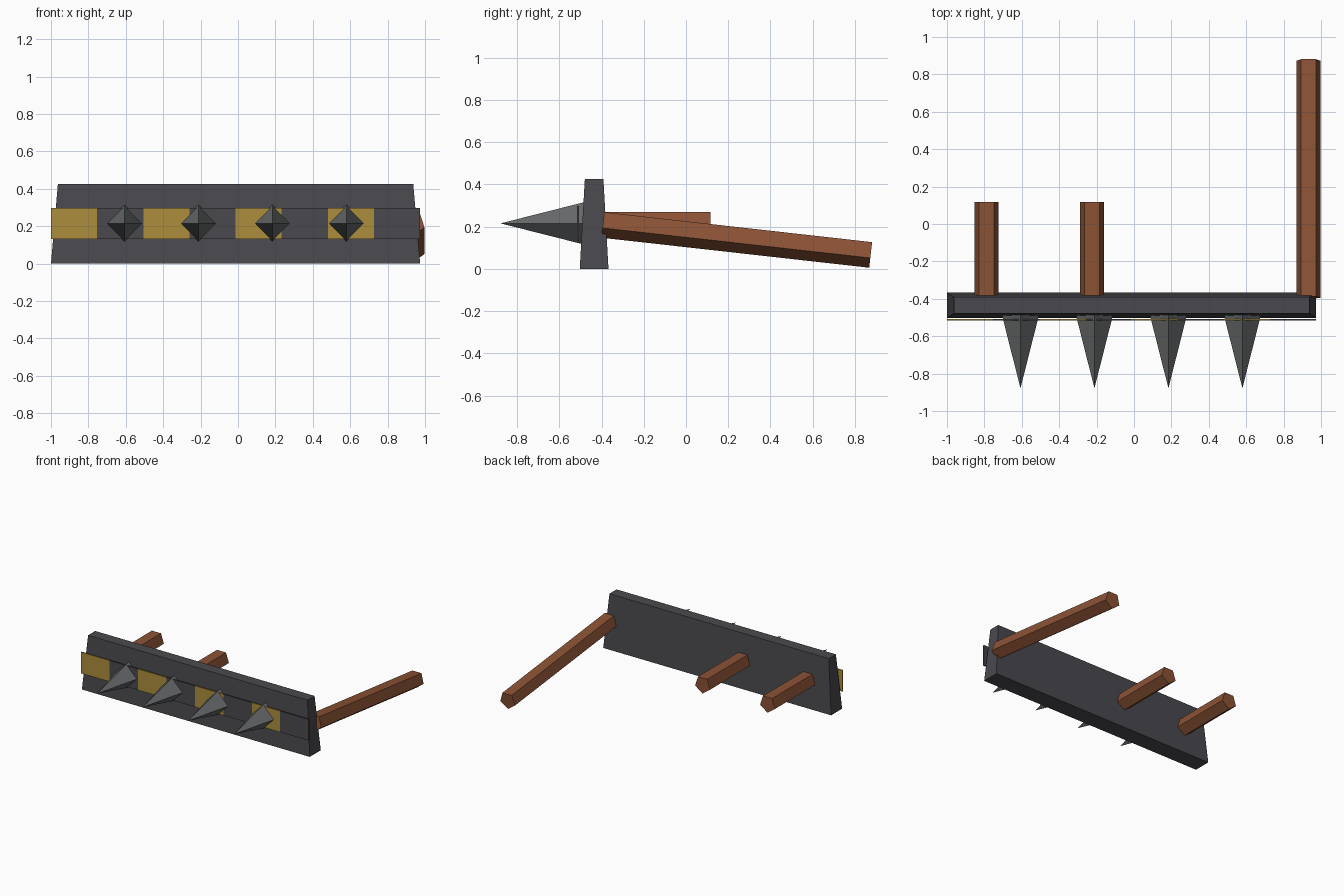
import bpy, bmesh, math
from mathutils import Vector, Matrix

if "Cube" in bpy.data.objects:
    bpy.data.objects.remove(bpy.data.objects["Cube"])


def material(name, rgb):
    m = bpy.data.materials.new(name)
    m.diffuse_color = (*rgb, 1.0)
    m.use_nodes = True
    m.node_tree.nodes["Principled BSDF"].inputs["Base Color"].default_value = m.diffuse_color
    return m


DARK = material("dark iron", (0.068, 0.066, 0.075))
YELLOW = material("warning yellow", (0.42, 0.27, 0.045))
STEEL = material("spike steel", (0.135, 0.142, 0.145))
WOOD = material("wood brown", (0.26, 0.085, 0.036))


def finish(bm, name, *mats):
    bmesh.ops.recalc_face_normals(bm, faces=bm.faces)
    me = bpy.data.meshes.new(name)
    bm.to_mesh(me)
    bm.free()
    for m in mats:
        me.materials.append(m)
    ob = bpy.data.objects.new(name, me)
    bpy.context.collection.objects.link(ob)
    return ob


def box(name, lo, hi, mat, top_inset=(0, 0)):
    """Box between two corners, its top optionally drawn in along x and y."""
    lo, hi = Vector(lo), Vector(hi)
    mid, size = (lo + hi) / 2, hi - lo
    bm = bmesh.new()
    bmesh.ops.create_cube(bm, size=1)
    for v in bm.verts:
        top = v.co.z > 0
        v.co = Vector(v.co[i] * (size[i] - (2 * top_inset[i] if top and i < 2 else 0))
                      for i in range(3)) + mid
    return finish(bm, name, mat)


def rod(name, start, end, r1, r2, sides, mat, first_angle):
    """Straight prism or spike; the angle is measured from x towards z."""
    start, end = Vector(start), Vector(end)
    d = (end - start).normalized()
    side = Vector((1, 0, 0))
    up = side.cross(d)
    bm = bmesh.new()
    rings = []
    for c, r in ((start, r1), (end, r2)):
        count = sides if r > 0 else 1
        rings.append([bm.verts.new(c + r * (math.cos(a) * side + math.sin(a) * up))
                      for a in (first_angle + math.tau * k / sides for k in range(count))])
    a, b = rings
    bm.faces.new(a)
    if len(b) > 1:
        bm.faces.new(b)
    for k in range(sides):
        n = (k + 1) % sides
        bm.faces.new((a[k], a[n], b[n], b[k]) if len(b) > 1 else (a[k], a[n], b[0]))
    return finish(bm, name, mat)


# Tapered bumper beam
box("bumper_beam", (-1.0, -0.503, 0), (0.974, -0.367, 0.425), DARK, (0.037, 0.024))

# Striped plate across the front, alternating yellow and dark
step = 1.974 / 8
for i in range(8):
    x = -1.0 + i * step
    box(f"stripe_plate_{i + 1}", (x, -0.516, 0.132), (x + step, -0.507, 0.298),
        DARK if i % 2 else YELLOW)

# Four-sided spikes
for i in range(4):
    x = -0.607 + i * 0.3955
    rod(f"spike_{i + 1}", (x, -0.483, 0.215), (x, -0.878, 0.215), 0.1, 0, 4, STEEL, 0)

# Five-sided wooden struts, flat side up
R = 0.0673
for i, x in enumerate((-0.788, -0.225)):
    rod(f"short_strut_{i + 1}", (x, -0.39, 0.2155), (x, 0.117, 0.2155), R, R, 5, WOOD, -math.pi / 2)
rod("long_strut", (0.933, -0.393, 0.214), (0.933, 0.875, 0.072), R, R, 5, WOOD, -math.pi / 2)
